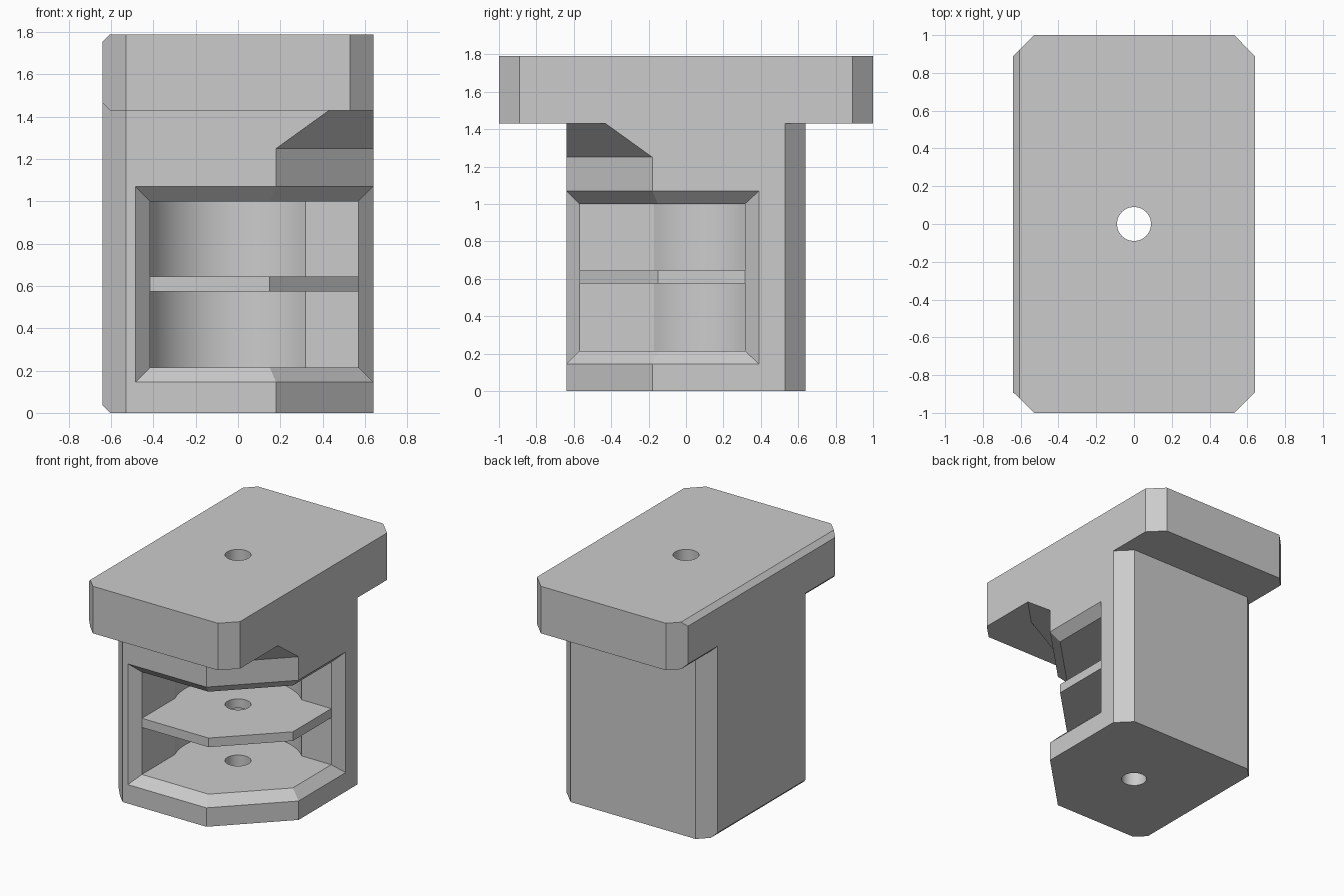
import bpy, bmesh, math
from mathutils import Vector

cube = bpy.data.objects.get("Cube")
if cube:
    bpy.data.objects.remove(cube)

grey = bpy.data.materials.new("plain grey")
grey.use_nodes = True
grey.diffuse_color = (0.6, 0.6, 0.6, 1)
grey.node_tree.nodes["Principled BSDF"].inputs["Base Color"].default_value = (0.6, 0.6, 0.6, 1)

SIDE, CORNER, EDGE, LIP = 0.64, 0.11, 0.035, 0.07
HOLE_RADIUS = 0.09


def finish(bm, name):
    bmesh.ops.recalc_face_normals(bm, faces=bm.faces)
    mesh = bpy.data.meshes.new(name)
    bm.to_mesh(mesh)
    bm.free()
    mesh.materials.append(grey)
    obj = bpy.data.objects.new(name, mesh)
    bpy.context.collection.objects.link(obj)
    return obj


def loft(rings):
    """Closed solid through (outline, height) rings."""
    bm = bmesh.new()
    loops = [[bm.verts.new((x, y, z)) for x, y in pts] for pts, z in rings]
    n = len(loops[0])
    bm.faces.new(loops[0])
    bm.faces.new(loops[-1])
    for a, b in zip(loops, loops[1:]):
        for i in range(n):
            j = (i + 1) % n
            bm.faces.new((a[i], a[j], b[j], b[i]))
    bmesh.ops.recalc_face_normals(bm, faces=bm.faces)
    return bm


def trim_left(bm, z, up):
    """Chamfer the long edge on the -x side at height z."""
    cut = bmesh.ops.bisect_plane(
        bm, geom=bm.verts[:] + bm.edges[:] + bm.faces[:], dist=1e-5,
        plane_co=(EDGE - SIDE, 0, z), plane_no=(-1, 0, up), clear_outer=True)
    edges = [e for e in cut["geom_cut"] if isinstance(e, bmesh.types.BMEdge)]
    bmesh.ops.edgeloop_fill(bm, edges=edges)


def boolean(obj, other, operation, keep=False):
    mod = obj.modifiers.new(operation.lower(), "BOOLEAN")
    mod.object, mod.operation, mod.solver = other, operation, "EXACT"
    bpy.context.view_layer.objects.active = obj
    bpy.ops.object.modifier_apply(modifier=mod.name)
    if not keep:
        bpy.data.objects.remove(other)


def outline(hx, hy, corner, big):
    """Rectangle with cut corners; the front +x corner is cut by 'big'."""
    return [(-hx + corner, -hy), (hx - big, -hy), (hx, -hy + big), (hx, hy - corner),
            (hx - corner, hy), (corner - hx, hy), (-hx, hy - corner), (-hx, corner - hy)]


# Body: column with a wide angled corner that flares out under the plate
narrow = outline(SIDE, SIDE, CORNER, 0.46)
wide = outline(SIDE, SIDE, CORNER, 0.21)
bm = loft([(narrow, 0), (narrow, 1.25), (wide, 1.43), (wide, 1.6)])
trim_left(bm, 0, -1)
body = finish(bm, "holder_body")

# Top plate
plate_shape = outline(SIDE, 1.0, CORNER, CORNER)
bm = loft([(plate_shape, 1.43), (plate_shape, 1.79)])
trim_left(bm, 1.43, -1)
trim_left(bm, 1.79, 1)
boolean(body, finish(bm, "top_plate"), "UNION")

# Chamber plan: round back wall, open across the front and +x side
inner = [Vector(p) for p in ((-0.415, -0.57), (0.15, -0.57), (0.57, -0.15), (0.57, 0.315))]
outer = [Vector(p) for p in ((-0.485, -0.64), (0.18, -0.64), (0.64, -0.18), (0.64, 0.39))]
start, end, steps = math.atan2(0.315, 0.318), math.pi + math.atan2(0.17, 0.415), 40
arc = [Vector((0.449 * math.cos(a), 0.449 * math.sin(a)))
       for a in (start + (end - start) * i / steps for i in range(steps + 1))]
plan = inner + arc

# Chamber cutter with a flared lip that runs past the outer faces
REACH, FLOOR, CEILING = 1.4, 0.215, 1.0
bm = bmesh.new()
low = [bm.verts.new((*p, FLOOR)) for p in plan]
high = [bm.verts.new((*p, CEILING)) for p in plan]
flare = [a + (b - a) * REACH for a, b in zip(inner, outer)]
low_lip = [bm.verts.new((*p, FLOOR - LIP * REACH)) for p in flare]
high_lip = [bm.verts.new((*p, CEILING + LIP * REACH)) for p in flare]
bm.faces.new(low)
bm.faces.new(high)
for i in range(3, len(plan)):
    j = (i + 1) % len(plan)
    bm.faces.new((low[i], low[j], high[j], high[i]))
for i in range(3):
    j = i + 1
    bm.faces.new((low[i], low[j], low_lip[j], low_lip[i]))
    bm.faces.new((high[i], high[j], high_lip[j], high_lip[i]))
    bm.faces.new((low_lip[i], low_lip[j], high_lip[j], high_lip[i]))
for i in (0, 3):
    bm.faces.new((low[i], high[i], high_lip[i], low_lip[i]))
boolean(body, finish(bm, "chamber_cutter"), "DIFFERENCE")

# Middle shelf
shelf = finish(loft([(plan, 0.575), (plan, 0.645)]), "middle_shelf")

# Hole through everything
circle = [(HOLE_RADIUS * math.cos(a), HOLE_RADIUS * math.sin(a))
          for a in (math.tau * i / 48 for i in range(48))]
drill = finish(loft([(circle, -0.1), (circle, 1.9)]), "hole_cutter")
drill.hide_render = True
boolean(body, drill, "DIFFERENCE", keep=True)
boolean(shelf, drill, "DIFFERENCE")

for obj in (body, shelf):
    bpy.ops.object.select_all(action="DESELECT")
    obj.select_set(True)
    bpy.context.view_layer.objects.active = obj
    bpy.ops.object.shade_smooth_by_angle(angle=math.radians(20))
